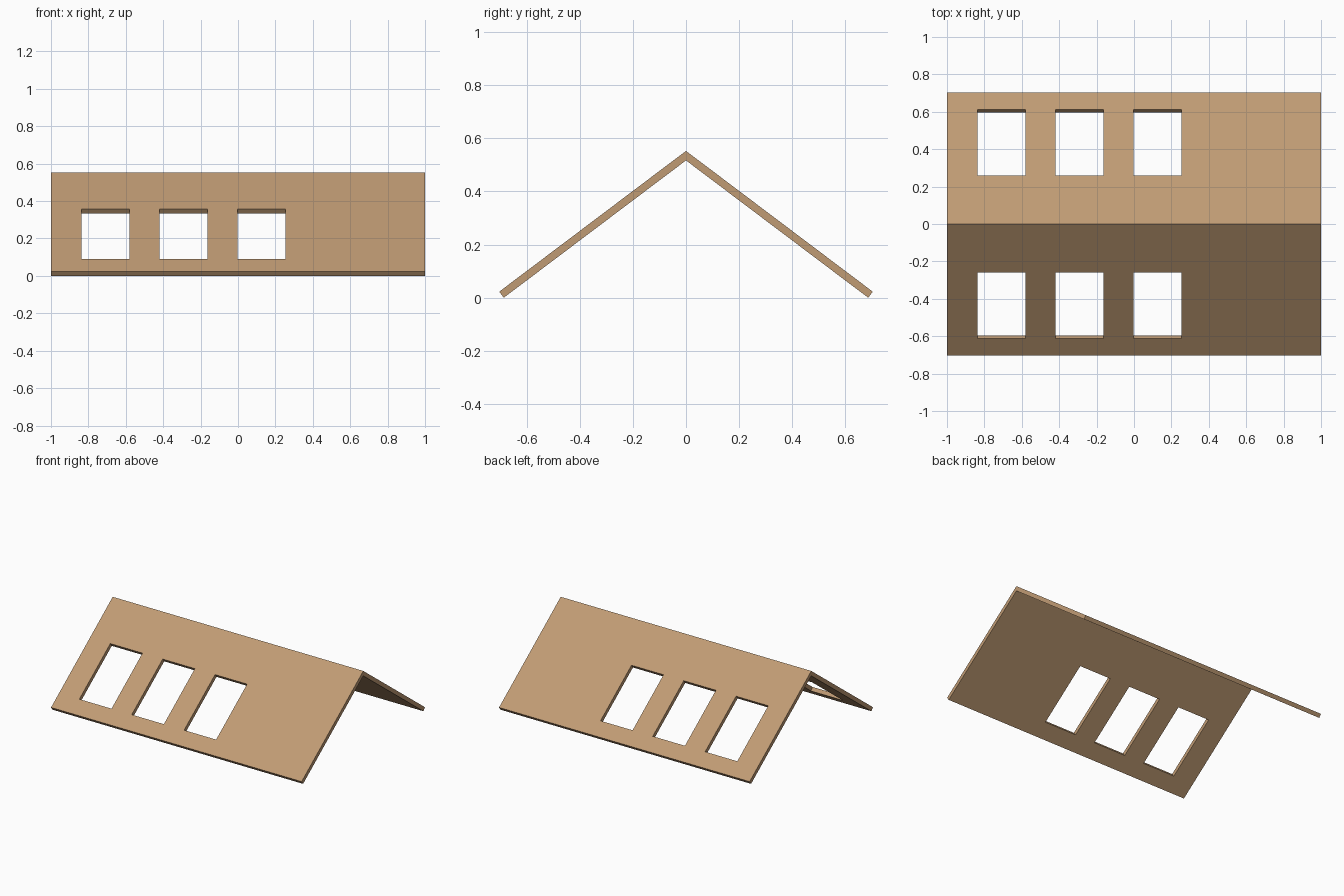
import bpy, bmesh, math

if "Cube" in bpy.data.objects:
    bpy.data.objects.remove(bpy.data.objects["Cube"])

ANGLE = math.radians(37)          # roof pitch
HALF, THICK = 0.703, 0.0285       # half span, panel thickness
APEX = HALF * math.tan(ANGLE) + THICK * math.cos(ANGLE)

wood = bpy.data.materials.new("light wood")
wood.diffuse_color = (0.53, 0.33, 0.175, 1)
wood.use_nodes = True
wood.node_tree.nodes["Principled BSDF"].inputs["Base Color"].default_value = wood.diffuse_color

# Grid lines: odd x-strips are windows, the middle y-strip of each slope holds them
xs = [-1, -0.838, -0.581, -0.42, -0.163, -0.002, 0.254, 1]
half_ys = [0.259, 0.612, HALF]
ys = [-y for y in reversed(half_ys)] + [0] + half_ys

# Outer roof surface with window openings left out
bm = bmesh.new()
grid = [[bm.verts.new((x, y, APEX - abs(y) * math.tan(ANGLE))) for y in ys] for x in xs]
for i in range(len(xs) - 1):
    for j in range(len(ys) - 1):
        if i % 2 == 1 and j in (1, 4):
            continue
        bm.faces.new((grid[i][j], grid[i + 1][j], grid[i + 1][j + 1], grid[i][j + 1]))
mesh = bpy.data.meshes.new("gable_roof")
bm.to_mesh(mesh)
bm.free()
mesh.materials.append(wood)
roof = bpy.data.objects.new("gable_roof", mesh)
bpy.context.collection.objects.link(roof)

# Thicken inward, with a clean mitre at the ridge
solid = roof.modifiers.new("thickness", 'SOLIDIFY')
solid.thickness = THICK
solid.offset = -1
solid.use_even_offset = True
